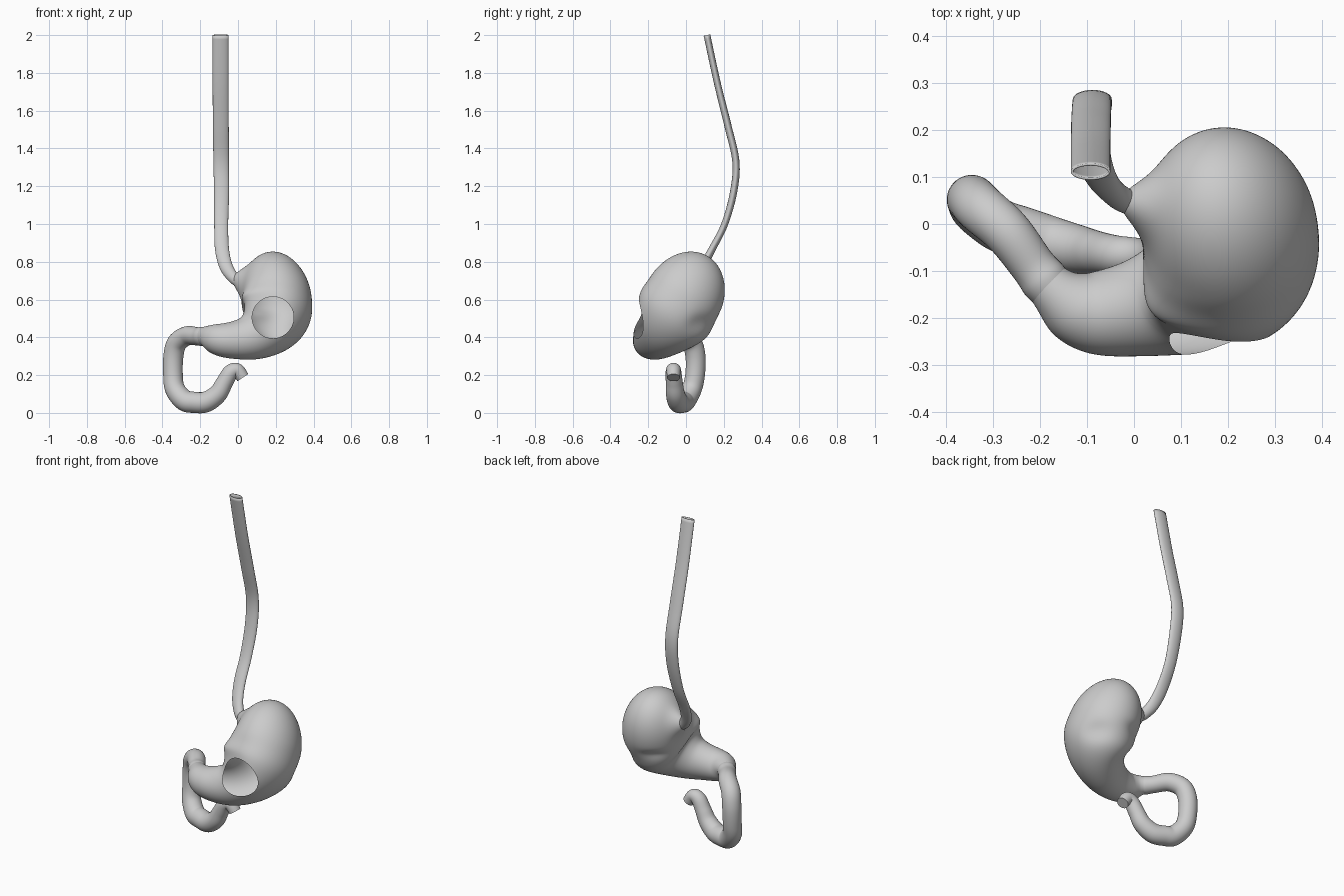
import bpy, bmesh, math
from mathutils import Vector
from mathutils.bvhtree import BVHTree

if "Cube" in bpy.data.objects:
    bpy.data.objects.remove(bpy.data.objects["Cube"], do_unlink=True)

grey = bpy.data.materials.new("soft_grey")
grey.use_nodes = True
grey.diffuse_color = (0.6, 0.6, 0.6, 1)
grey.node_tree.nodes["Principled BSDF"].inputs["Base Color"].default_value = (0.6, 0.6, 0.6, 1)


def spline(rows, steps, lead):
    """Smooth curve through rows of (x, y, z, width radius, depth radius)."""
    pts = [lead or rows[0]] + rows + [rows[-1]]
    out = []
    for p, q, r, s in zip(pts, pts[1:], pts[2:], pts[3:]):
        for i in range(steps):
            t = i / steps
            out.append([b + 0.5 * t * (c - a + t * (2 * a - 5 * b + 4 * c - d
                        + t * (3 * (b - c) + d - a)))
                        for a, b, c, d in zip(p, q, r, s)])
    return out + [list(rows[-1])]


def loft(rows, depth_axis, steps, sides, reach, lead=None):
    """Sweep an ellipse along the rows; reach evens out the turning."""
    bm = bmesh.new()
    path = spline(rows, steps, lead)
    rings = []
    for i, (x, y, z, wide, deep) in enumerate(path):
        before, after = path[max(i - reach, 0)], path[min(i + reach, len(path) - 1)]
        along = (Vector(after[:3]) - Vector(before[:3])).normalized()
        ref = Vector(depth_axis)
        v = (ref - along * ref.dot(along)).normalized()
        u = along.cross(v)
        angles = [math.tau * k / sides for k in range(sides)]
        rings.append([bm.verts.new(Vector((x, y, z)) + u * wide * math.cos(a) + v * deep * math.sin(a))
                      for a in angles])
    for r0, r1 in zip(rings, rings[1:]):
        for k in range(sides):
            n = (k + 1) % sides
            bm.faces.new((r0[k], r0[n], r1[n], r1[k]))
    bmesh.ops.remove_doubles(bm, verts=bm.verts, dist=0.0001)
    return bm


def pull(bm, centre, size, move):
    """Push or pull a soft patch of the surface."""
    for v in bm.verts:
        d = [(a - b) / s for a, b, s in zip(v.co, centre, size)]
        v.co += Vector(move) * math.exp(-sum(e * e for e in d))


def finish(bm, name):
    bmesh.ops.recalc_face_normals(bm, faces=bm.faces)
    mesh = bpy.data.meshes.new(name)
    for face in bm.faces:
        face.smooth = True
    bm.to_mesh(mesh)
    bm.free()
    mesh.materials.append(grey)
    obj = bpy.data.objects.new(name, mesh)
    bpy.context.collection.objects.link(obj)
    return obj


# Stomach: half-ellipsoid fundus, then narrowing and turning toward the outlet
POLE, BELLY = Vector((0.16, 0.108, 0.832)), Vector((0.205, -0.018, 0.6))
fundus = []
for k in range(-1, 7):
    phi = math.pi / 12 * k
    grow = math.sin(phi)
    fundus.append((*POLE.lerp(BELLY, 1 - math.cos(phi)), 0.186 * grow, 0.21 * grow))
body = loft(fundus[1:] + [
    (0.204, -0.065, 0.52, 0.183, 0.214),
    (0.162, -0.12, 0.45, 0.147, 0.172),
    (0.08, -0.158, 0.402, 0.122, 0.127),
    (0, -0.18, 0.387, 0.105, 0.102),
    (-0.08, -0.188, 0.385, 0.09, 0.09),
    (-0.13, -0.172, 0.395, 0.077, 0.077),
    (-0.165, -0.145, 0.405, 0.056, 0.056),
    (-0.19, -0.12, 0.406, 0.047, 0.047),
], (0, -0.866, 0.5), 9, 112, 7, fundus[0])
# Funnel toward the gullet, fuller front corner, then dents low on the back
pull(body, (0.02, 0.04, 0.7), (0.065, 0.05, 0.065), (-0.065, 0.01, 0.015))
pull(body, (0.085, -0.17, 0.6), (0.075, 0.08, 0.09), (-0.045, -0.02, 0))
pull(body, (0.27, 0.06, 0.47), (0.11, 0.06, 0.035), (-0.02, -0.035, 0.02))
pull(body, (0.14, 0.12, 0.52), (0.06, 0.05, 0.025), (0, -0.025, 0.01))
for _ in range(12):
    bmesh.ops.smooth_vert(body, verts=[v for v in body.verts if not v.is_boundary], factor=0.5,
                          use_axis_x=True, use_axis_y=True, use_axis_z=True)

# Round window in the front wall, its rim laid on the uncut surface
HX, HZ, HR = 0.185, 0.505, 0.11


def from_hole(co):
    return math.hypot(co.x - HX, co.z - HZ) if co.y < -0.12 else 9


surface = BVHTree.FromBMesh(body)
bmesh.ops.delete(body, geom=[f for f in body.faces
                             if from_hole(f.calc_center_median()) < HR], context="FACES")
for v in body.verts:
    if v.is_boundary and from_hole(v.co) < HR * 1.3:
        k = HR / from_hole(v.co)
        x, z = HX + (v.co.x - HX) * k, HZ + (v.co.z - HZ) * k
        hit = surface.ray_cast(Vector((x, -1, z)), Vector((0, 1, 0)))[0]
        v.co = hit or v.co
finish(body, "stomach_body")

# Gullet: long flattened tube with an open top
gullet = finish(loft([
    (-0.092, 0.111, 2.0, 0.042, 0.018),
    (-0.092, 0.165, 1.75, 0.042, 0.018),
    (-0.091, 0.222, 1.52, 0.042, 0.019),
    (-0.089, 0.264, 1.33, 0.041, 0.019),
    (-0.087, 0.252, 1.17, 0.04, 0.019),
    (-0.089, 0.205, 1.0, 0.037, 0.018),
    (-0.085, 0.14, 0.87, 0.037, 0.019),
    (-0.065, 0.09, 0.78, 0.035, 0.022),
    (-0.03, 0.056, 0.722, 0.031, 0.026),
    (0, 0.043, 0.697, 0.03, 0.026),
], (0, 1, 0), 8, 32, 1), "gullet")
wall = gullet.modifiers.new("wall", "SOLIDIFY")
wall.thickness = 0.005

# Small bowel loop, with a slight collar where it leaves the stomach
path = [
    (-0.17, -0.145, 0.405, 0.046), (-0.19, -0.12, 0.405, 0.051),
    (-0.215, -0.088, 0.405, 0.048), (-0.268, -0.018, 0.408, 0.051),
    (-0.322, 0.03, 0.372, 0.053), (-0.342, 0.05, 0.3, 0.053),
    (-0.344, 0.048, 0.2, 0.052), (-0.333, 0.03, 0.125, 0.053),
    (-0.285, -0.003, 0.067, 0.056), (-0.235, -0.02, 0.056, 0.056),
    (-0.17, -0.041, 0.058, 0.055), (-0.108, -0.056, 0.1, 0.05),
    (-0.072, -0.062, 0.16, 0.045), (-0.04, -0.066, 0.213, 0.042),
    (-0.005, -0.066, 0.225, 0.038), (0.026, -0.066, 0.187, 0.034)]
bowel = loft([(*row, row[-1]) for row in path], (0.5, 0.8, 0), 8, 40, 3)
rims = [e for e in bowel.edges if e.is_boundary]
for edge in rims:
    edge.smooth = False
bmesh.ops.holes_fill(bowel, edges=rims, sides=0)
finish(bowel, "small_bowel")
